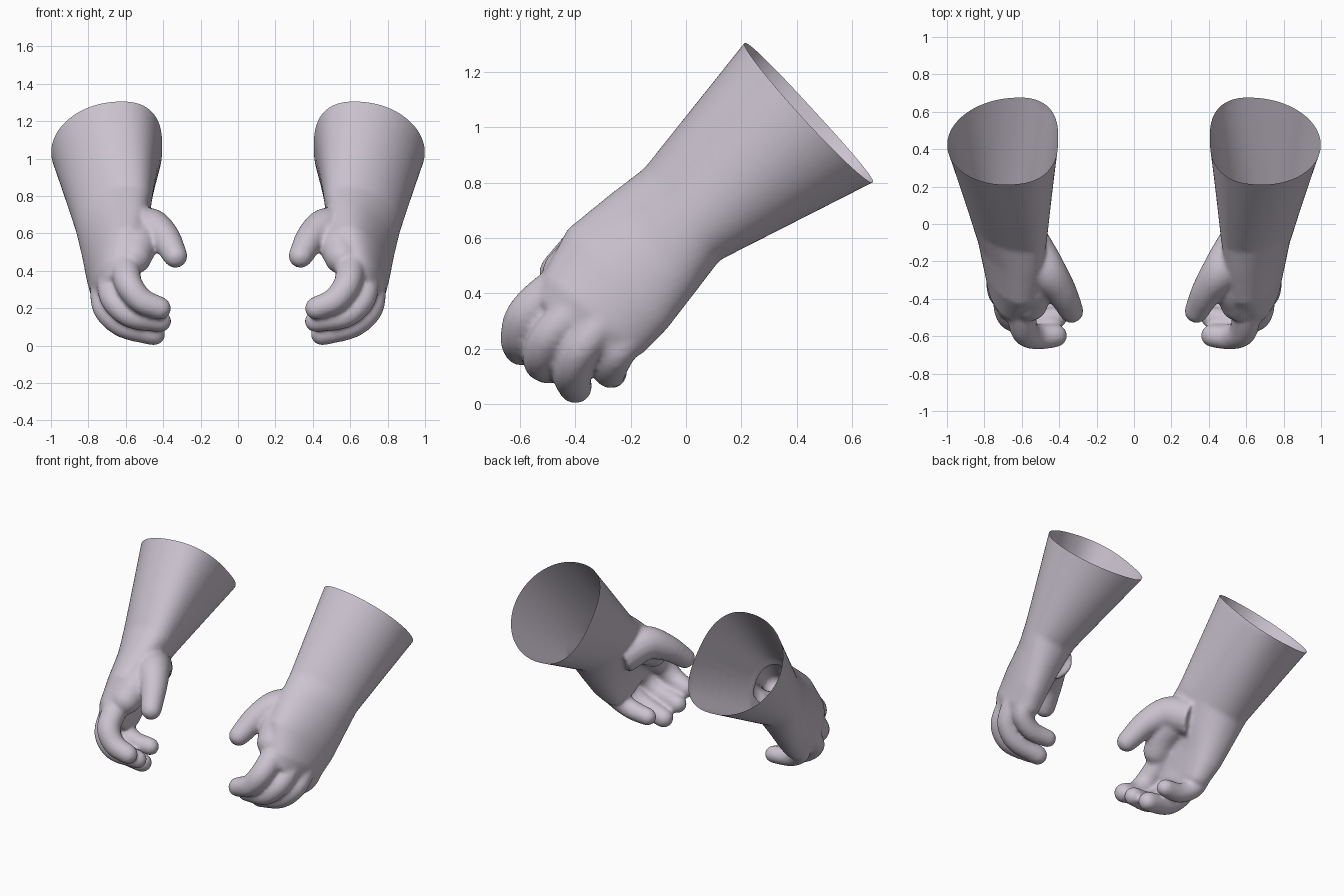
import bpy, bmesh, math
from mathutils import Vector

if "Cube" in bpy.data.objects:
    bpy.data.objects.remove(bpy.data.objects["Cube"])

SEG = 48
X = Vector((1, 0, 0))


def add_rings(bm, rings):
    """Skin a list of point loops into a closed solid."""
    loops = [[bm.verts.new(p) for p in r] for r in rings]
    for a, b in zip(loops, loops[1:]):
        for i in range(len(a)):
            j = (i + 1) % len(a)
            bm.faces.new((a[i], a[j], b[j], b[i]))
    bm.faces.new(loops[0][::-1])
    bm.faces.new(loops[-1])


def oval(c, inner, outer, hv, v, cup=0.0, shear=0.0, box=0.9):
    """Section spanned by x and v: boxier inner side, rounder outer side;
    cup hollows the palm, shear turns the back of the hand upward."""
    v = Vector((0, v[0], v[1])).normalized()
    pts = []
    for i in range(SEG):
        a = 2 * math.pi * i / SEG
        ca, sa = math.cos(a), math.sin(a)
        if ca < 0:
            x = -inner * abs(ca) ** box + cup * (-ca) ** 3
        else:
            x = outer * ca
        y = math.copysign(abs(sa) ** (box if ca < 0 else 1), sa)
        pts.append(Vector(c) + X * (x + shear * y) + v * hv * y)
    return pts


def catmull(pts, n=7):
    """Smooth path through (x, y, z, radius) points."""
    p = [Vector(q) for q in pts]
    p = [2 * p[0] - p[1]] + p + [2 * p[-1] - p[-2]]
    out = []
    for i in range(1, len(p) - 2):
        a, b, c, d = p[i - 1:i + 3]
        for k in range(n):
            t = k / n
            out.append(0.5 * (2 * b + (c - a) * t + (2 * a - 5 * b + 4 * c - d) * t * t
                              + (3 * b - a - 3 * c + d) * t ** 3))
    return out + [p[-2]]


def digit(bm, pts):
    """Tapered tube with a rounded tip."""
    path = catmull(pts)
    cs = [(q.xyz, q.w) for q in path]
    end, r = cs[-1]
    tan = (cs[-1][0] - cs[-2][0]).normalized()
    for k in range(1, 5):
        a = k * math.pi / 2 / 4.4
        cs.append((end + tan * r * math.sin(a), r * math.cos(a)))
    rings, side = [], None
    for i, (c, r) in enumerate(cs):
        t = (cs[min(i + 1, len(cs) - 1)][0] - cs[max(i - 1, 0)][0]).normalized()
        side = t.orthogonal() if side is None else side - t * side.dot(t)
        side.normalize()
        up = t.cross(side)
        rings.append([c + r * (side * math.cos(2 * math.pi * k / 16)
                               + up * math.sin(2 * math.pi * k / 16)) for k in range(16)])
    add_rings(bm, rings)


bm = bmesh.new()

# Forearm and palm, from beyond the open cuff down to the knuckles
add_rings(bm, [
    oval((0.663, 0.51, 1.105), 0.263, 0.357, 0.36, (0.68, -0.735), box=0.78),
    oval((0.66, 0.44, 1.05), 0.253, 0.345, 0.342, (0.68, -0.735), box=0.78),
    oval((0.645, -0.015, 0.685), 0.165, 0.215, 0.215, (0.63, -0.77), 0, 0.065),
    oval((0.65, -0.12, 0.58), 0.165, 0.175, 0.235, (0.64, -0.77), 0.03, 0.07),
    oval((0.655, -0.25, 0.45), 0.16, 0.145, 0.255, (0.70, -0.71), 0.075, 0.06),
    oval((0.665, -0.335, 0.325), 0.13, 0.12, 0.23, (0.78, -0.62), 0.07, 0.03),
    oval((0.68, -0.39, 0.26), 0.07, 0.07, 0.18, (0.78, -0.62), 0, 0.02),
])

# Fingers from index to little, then the thumb and the web beside it
digit(bm, [(0.61, -0.36, 0.48, .08), (0.60, -0.49, 0.40, .078), (0.58, -0.577, 0.32, .074),
           (0.515, -0.603, 0.24, .069), (0.42, -0.597, 0.20, .063)])
digit(bm, [(0.68, -0.32, 0.40, .07), (0.685, -0.42, 0.32, .07), (0.66, -0.50, 0.235, .068),
           (0.57, -0.525, 0.158, .065), (0.415, -0.50, 0.13, .059)])
digit(bm, [(0.72, -0.26, 0.35, .066), (0.725, -0.33, 0.26, .066), (0.70, -0.39, 0.18, .066),
           (0.61, -0.415, 0.105, .065), (0.45, -0.40, 0.062, .062)])
digit(bm, [(0.70, -0.16, 0.33, .064), (0.71, -0.20, 0.25, .064), (0.69, -0.25, 0.18, .064),
           (0.60, -0.275, 0.125, .062), (0.48, -0.268, 0.112, .056)])
digit(bm, [(0.57, -0.10, 0.57, .12), (0.48, -0.235, 0.63, .11), (0.395, -0.35, 0.58, .085),
           (0.335, -0.465, 0.48, .066)])
digit(bm, [(0.56, -0.12, 0.61, .11), (0.535, -0.31, 0.56, .11), (0.555, -0.425, 0.475, .095)])

bmesh.ops.recalc_face_normals(bm, faces=bm.faces)
mesh = bpy.data.meshes.new("hands_and_forearms")
bm.to_mesh(mesh)
bm.free()
hand = bpy.data.objects.new("hands_and_forearms", mesh)
bpy.context.collection.objects.link(hand)
bpy.context.view_layer.objects.active = hand
hand.select_set(True)

# Fuse the parts into one skin
fuse = hand.modifiers.new("fuse", 'REMESH')
fuse.mode = 'VOXEL'
fuse.voxel_size = 0.012
soften = hand.modifiers.new("soften", 'SMOOTH')
soften.factor = 0.5
soften.iterations = 10
for m in ("fuse", "soften"):
    bpy.ops.object.modifier_apply(modifier=m)

# Keep only the outer skin (drop any sealed inner bubbles), then cut the cuff open
bm = bmesh.new()
bm.from_mesh(hand.data)
start = max(bm.verts, key=lambda v: v.co.z)
seen, stack = {start}, [start]
while stack:
    for e in stack.pop().link_edges:
        for v in e.verts:
            if v not in seen:
                seen.add(v)
                stack.append(v)
bmesh.ops.delete(bm, geom=[v for v in bm.verts if v not in seen], context='VERTS')
bmesh.ops.bisect_plane(bm, geom=bm.verts[:] + bm.edges[:] + bm.faces[:],
                       plane_co=(0.70, 0.44, 1.05), plane_no=(0.08, 0.735, 0.676),
                       clear_outer=True)
bm.to_mesh(hand.data)
bm.free()

# Opposite hand
mirror = hand.modifiers.new("opposite_hand", 'MIRROR')
mirror.use_axis = (True, False, False)
mirror.use_mirror_merge = False
bpy.ops.object.modifier_apply(modifier="opposite_hand")
bpy.ops.object.shade_smooth()

skin = bpy.data.materials.new("pale lilac grey")
skin.diffuse_color = (0.60, 0.55, 0.63, 1)
skin.use_nodes = True
skin.node_tree.nodes["Principled BSDF"].inputs["Base Color"].default_value = skin.diffuse_color
hand.data.materials.clear()
hand.data.materials.append(skin)
for p in hand.data.polygons:
    p.material_index = 0
